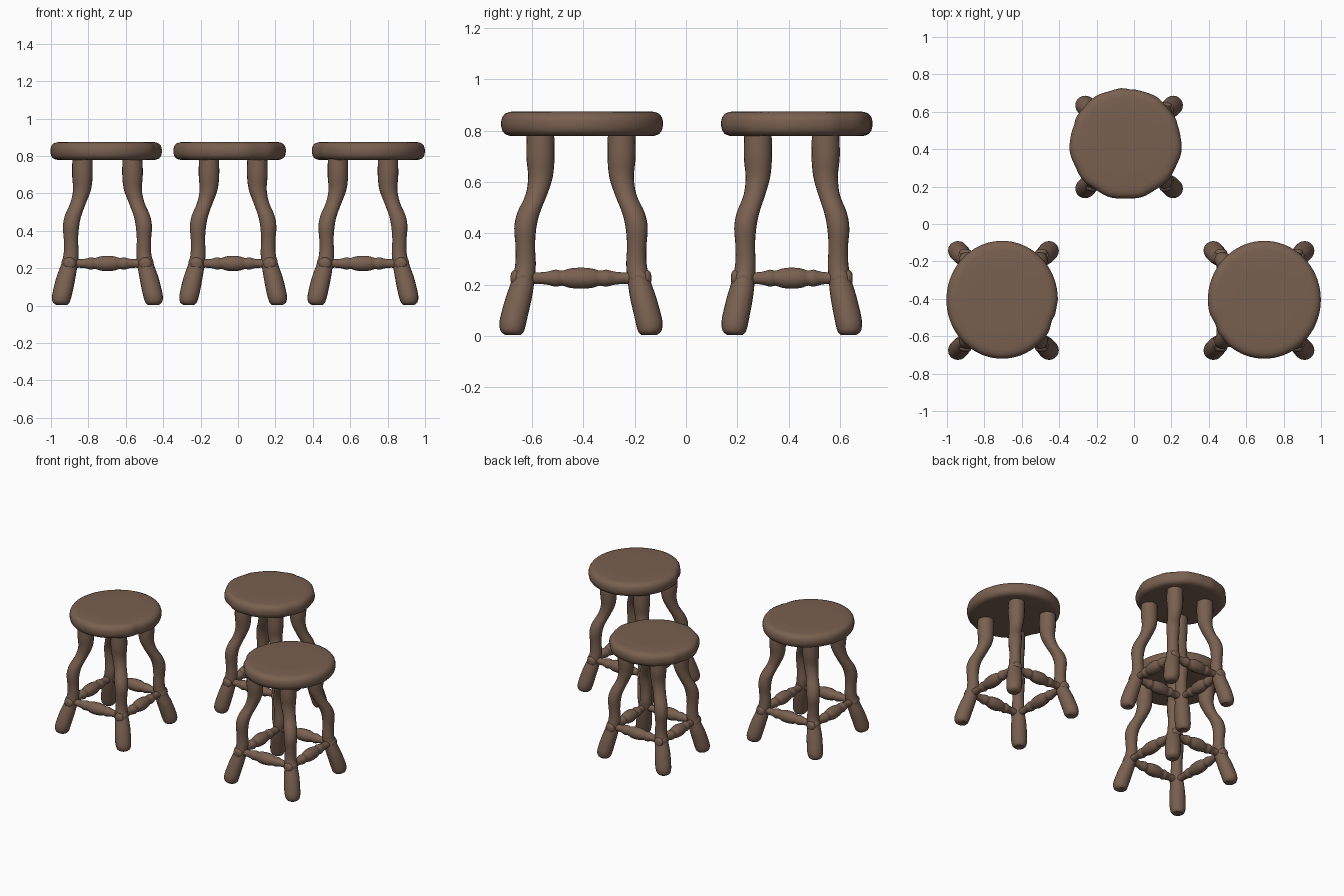
import bpy, bmesh, math
from mathutils import Vector

if "Cube" in bpy.data.objects:
    bpy.data.objects.remove(bpy.data.objects["Cube"])

wood = bpy.data.materials.new("brown wood")
wood.diffuse_color = (0.19, 0.117, 0.08, 1)
wood.use_nodes = True
wood.node_tree.nodes["Principled BSDF"].inputs["Base Color"].default_value = wood.diffuse_color


def skin(name, rings):
    """Join rings of points into a closed, smooth skin."""
    bm = bmesh.new()
    loops = [[bm.verts.new(p) for p in ring] for ring in rings]
    n = len(loops[0])
    for a, b in zip(loops, loops[1:]):
        for i in range(n):
            j = (i + 1) % n
            bm.faces.new((a[i], a[j], b[j], b[i]))
    bm.faces.new(loops[0])
    bm.faces.new(loops[-1])
    bmesh.ops.recalc_face_normals(bm, faces=bm.faces)
    me = bpy.data.meshes.new(name)
    bm.to_mesh(me)
    bm.free()
    me.materials.append(wood)
    ob = bpy.data.objects.new(name, me)
    bpy.context.collection.objects.link(ob)
    for p in me.polygons:
        p.use_smooth = len(p.vertices) == 4
    return ob


def smooth_path(pts, steps=4):
    """Catmull-Rom interpolation through tuples."""
    pts = [Vector(p) for p in pts]
    out = []
    for i in range(len(pts) - 1):
        p0, p1 = pts[max(i - 1, 0)], pts[i]
        p2, p3 = pts[i + 1], pts[min(i + 2, len(pts) - 1)]
        for s in range(steps):
            t = s / steps
            out.append(0.5 * (2 * p1 + (p2 - p0) * t + (2 * p0 - 5 * p1 + 4 * p2 - p3) * t * t
                              + (3 * p1 - p0 - 3 * p2 + p3) * t ** 3))
    return out + [pts[-1]]


# leg: x offset, y offset, height, radius
LEG = smooth_path([
    (.134, .158, .80, .053), (.134, .158, .70, .055), (.136, .158, .62, .048),
    (.156, .174, .55, .042), (.184, .204, .48, .044), (.195, .217, .42, .043),
    (.195, .217, .35, .038), (.194, .216, .28, .040), (.204, .225, .22, .044),
    (.222, .242, .15, .051), (.240, .262, .07, .053), (.246, .267, .035, .050),
    (.247, .267, .015, .043), (.245, .265, .004, .030)])

# stretcher: position along half length, radius
HALF = [(0, .042), (.15, .039), (.27, .030), (.36, .034), (.50, .025),
        (.68, .024), (.82, .032), (.93, .034), (.98, .026), (1, .012)]
STRETCHER = smooth_path([(-t, r) for t, r in HALF[:0:-1]] + HALF, 3)


def leg(name, cx, cy, sx, sy, kx, ky):
    rings = []
    for dx, dy, z, r in LEG:
        rings.append([(cx + sx * kx * dx + r * math.cos(a), cy + sy * ky * dy + r * math.sin(a), max(z, 0))
                      for a in (math.tau * i / 20 for i in range(20))])
    skin(name, rings)


def stretcher(name, centre, along, half):
    c, d = Vector(centre), Vector(along)
    side, up = Vector((-d.y, d.x, 0)), Vector((0, 0, 1))
    skin(name, [[c + d * t * half + side * r * math.cos(a) + up * r * math.sin(a)
                 for a in (math.tau * i / 14 for i in range(14))] for t, r in STRETCHER])


def seat(name, cx, cy, rx, ry, wobble, dents):
    # rim profile: inset from edge, height
    profile = [(.16, .778), (.05, .778), (.03, .780), (.014, .787), (.004, .800), (0, .818),
               (0, .836), (.004, .852), (.014, .865), (.03, .872), (.05, .875), (.16, .875)]
    rings = []
    for inset, z in profile:
        ring = []
        for i in range(72):
            a = math.tau * i / 72
            cut = wobble * (.5 + .5 * math.sin(11 * a))
            for ang, depth, width in dents:
                diff = (math.degrees(a) - ang + 180) % 360 - 180
                cut += depth * math.exp(-(diff / width) ** 2)
            cut = cut if inset < .1 else 0
            ring.append((cx + (rx - inset - cut) * math.cos(a), cy + (ry - inset - cut) * math.sin(a), z))
        rings.append(ring)
    skin(name, rings)


# stool: seat centre, leg centre, seat radii, leg spread factors, rim wobble, rim dents
STOOLS = {
    "left": ((-.705, -.405), (-.698, -.409), (.298, .315), (1, 1), 0,
             [(-22, .012, 7), (-8, .006, 4)]),
    "right": ((.697, -.405), (.668, -.409), (.302, .315), (1, 1), 0,
              [(205, .012, 8), (222, .006, 5)]),
    "back": ((-.045, .430), (-.026, .412), (.302, .299), (.965, .835), .006,
             [(86, .008, 5), (160, .008, 6), (20, .005, 6)]),
}
for tag, (sc, lc, rad, k, wob, dents) in STOOLS.items():
    seat(tag + "_stool_seat", *sc, *rad, wob, dents)
    for sx, xn in ((-1, "left"), (1, "right")):
        for sy, yn in ((-1, "front"), (1, "back")):
            leg(f"{tag}_stool_{yn}_{xn}_leg", *lc, sx, sy, *k)
    ox, oy = .203 * k[0], .224 * k[1]
    for s, xn, yn in ((-1, "left", "front"), (1, "right", "back")):
        stretcher(f"{tag}_stool_{yn}_stretcher", (lc[0], lc[1] + s * oy, .225), (1, 0, 0), ox + .042)
        stretcher(f"{tag}_stool_{xn}_stretcher", (lc[0] + s * ox, lc[1], .225), (0, 1, 0), oy + .050)
